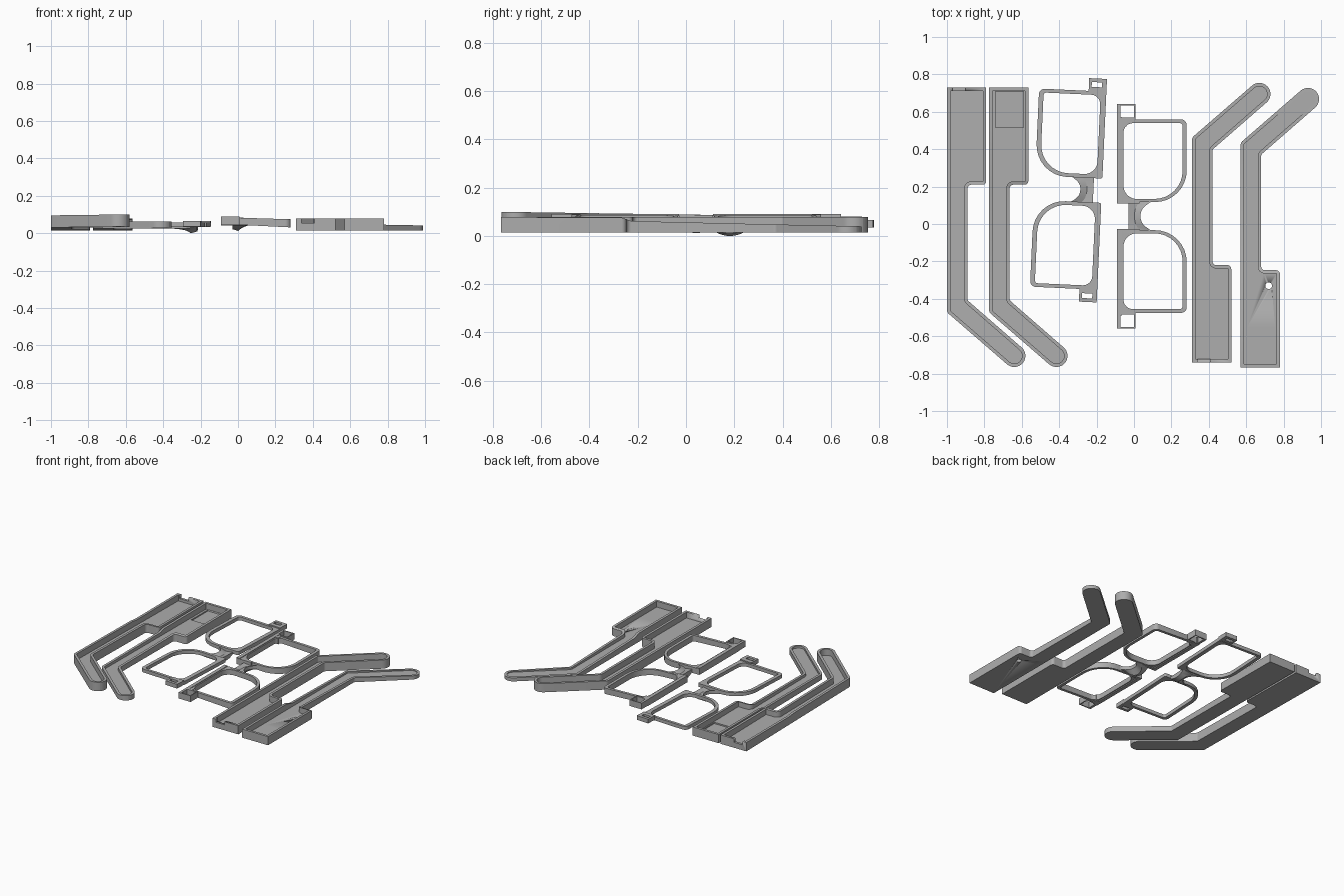
import bpy, bmesh, math
from mathutils import Vector, Matrix

if "Cube" in bpy.data.objects:
    bpy.data.objects.remove(bpy.data.objects["Cube"])

grey = bpy.data.materials.new("plain_grey")
grey.diffuse_color = (0.42, 0.42, 0.42, 1)
grey.use_nodes = True
grey.node_tree.nodes["Principled BSDF"].inputs["Base Color"].default_value = grey.diffuse_color


def fillet(corners, seg=8):
    """Round each (x, y, r) corner; r = 0 stays a single point."""
    out, n = [], len(corners)
    for i, (x, y, r) in enumerate(corners):
        p = Vector((x, y))
        if r == 0:
            out.append(p)
            continue
        a = (Vector(corners[i - 1][:2]) - p).normalized()
        b = (Vector(corners[(i + 1) % n][:2]) - p).normalized()
        half = a.angle(b) / 2
        c = p + (a + b).normalized() * r / math.sin(half)
        d = r / math.tan(half)
        s, e = p + a * d - c, p + b * d - c
        sweep = s.angle_signed(e)
        for k in range(seg + 1):
            out.append(c + Matrix.Rotation(-sweep * k / seg, 2) @ s)
    return out


def inset(corners, t):
    """Mitred inward offset of a counter-clockwise outline."""
    out, n = [], len(corners)
    for i, (x, y, r) in enumerate(corners):
        p = Vector((x, y))
        a = (p - Vector(corners[i - 1][:2])).normalized()
        b = (Vector(corners[(i + 1) % n][:2]) - p).normalized()
        na, nb = Vector((-a.y, a.x)), Vector((-b.y, b.x))
        q = p + (na + nb) * t / (1 + na.dot(nb))
        turn = a.x * b.y - a.y * b.x
        out.append((q.x, q.y, 0 if r == 0 else (r - t if turn > 0 else r + t)))
    return out


def finish(bm, name, matrix=Matrix()):
    bm.transform(matrix)
    bmesh.ops.recalc_face_normals(bm, faces=bm.faces)
    me = bpy.data.meshes.new(name)
    bm.to_mesh(me)
    bm.free()
    me.materials.append(grey)
    ob = bpy.data.objects.new(name, me)
    bpy.context.collection.objects.link(ob)
    bpy.context.view_layer.objects.active = ob
    ob.select_set(True)
    bpy.ops.object.shade_smooth_by_angle(angle=math.radians(30))
    ob.select_set(False)
    return ob


def loops(bm, rings, close):
    """Skin matching vertex rings; close them in a circle or cap the ends."""
    rs = [[bm.verts.new(v) for v in r] for r in rings]
    n = len(rs[0])
    for i in range(len(rs) if close else len(rs) - 1):
        a, b = rs[i], rs[(i + 1) % len(rs)]
        for j in range(n):
            k = (j + 1) % n
            bm.faces.new((a[j], a[k], b[k], b[j]))
    if not close:
        bm.faces.new(rs[0])
        bm.faces.new(rs[-1])


def rim(name, outer, inner, zb, zt, matrix):
    """Flat ring between two outlines."""
    o, i = fillet(outer), fillet(inner)
    bm = bmesh.new()
    lift = lambda pts, z: [(p.x, p.y, z(p.x)) for p in pts]
    loops(bm, [lift(o, zb), lift(o, zt), lift(i, zt), lift(i, zb)], True)
    return finish(bm, name, matrix)


def block(name, lo, hi, matrix=Matrix()):
    bm = bmesh.new()
    bmesh.ops.create_cube(bm, size=1)
    for v in bm.verts:
        v.co = [l + (c + 0.5) * (h - l) for c, l, h in zip(v.co, lo, hi)]
    return finish(bm, name, matrix)


def cut(ob, cutter):
    m = ob.modifiers.new("cut", 'BOOLEAN')
    m.operation, m.solver, m.object = 'DIFFERENCE', 'EXACT', cutter
    bpy.context.view_layer.objects.active = ob
    bpy.ops.object.modifier_apply(modifier=m.name)
    bpy.data.objects.remove(cutter)


# Temple arm shells: wide electronics box, slim arm and bent rounded ear tip
ARM = [(-1, .73, 0), (-1, .235, 0), (-1, .185, 0), (-1, -.472, .03),
       (-.634, -.789, .0597), (-.556, -.699, .0597), (-.89, -.408, .02),
       (-.89, .21, .02), (-.79, .21, .02), (-.79, .73, 0)]


def arm(name, matrix, tilt, box_top, arm_top, tip_top, floor=.02):
    zb = lambda y: .015 + tilt * (.73 - y) / 1.5

    def zt(y):
        slope = arm_top + (tip_top - arm_top) * min(1, max(0, (.185 - y) / .95))
        k = min(1, max(0, (y - .185) / .05))
        return slope + (box_top - slope) * k
    o, i = fillet(ARM), fillet(inset(ARM, .018))
    bm = bmesh.new()
    loops(bm, [[(p.x, p.y, zb(p.y)) for p in o], [(p.x, p.y, zt(p.y)) for p in o],
               [(p.x, p.y, zt(p.y)) for p in i],
               [(p.x, p.y, zb(p.y) + floor) for p in i]], False)
    return finish(bm, name, matrix)


def place(x, y=0, flip=False):
    return Matrix.Translation((x, y, 0)) @ Matrix.Diagonal((1, -1 if flip else 1, 1, 1))


spots = {"left_deep_arm": place(0), "left_cover_arm": place(.225),
         "right_deep_arm": place(1.31, -.01, True),
         "right_cover_arm": place(1.57, -.037, True)}
deep = [arm("left_deep_arm", spots["left_deep_arm"], .02, .08, .086, .10),
        arm("right_deep_arm", spots["right_deep_arm"], 0, .078, .078, .078)]
cover = [arm("left_cover_arm", spots["left_cover_arm"], .012, .078, .065, .062),
         arm("right_cover_arm", spots["right_cover_arm"], 0, .078, .06, .04)]
# Hinge notches in the deep shells, square recesses in the covers
for ob in deep:
    cut(ob, block("cutter", (-.97, .70, .055), (-.90, .75, .2), spots[ob.name]))
for ob in cover:
    cut(ob, block("cutter", (-.965, .515, .027), (-.815, .709, .06), spots[ob.name]))
# Round button hole
bm = bmesh.new()
bmesh.ops.create_cone(bm, cap_ends=True, segments=20, radius1=.018, radius2=.018, depth=.2)
cut(cover[1], finish(bm, "cutter", Matrix.Translation((.72, -.33, .03))))


def bridge(name, matrix, u0, u1, waist, half, top, low):
    """Nose bridge: narrow in the middle, with a belly that dips down."""
    rings = []
    for k in range(13):
        t = k / 6 - 1
        w = waist + (u1 - waist) * abs(t) ** 2.5
        dip = low + (top - .03 - low) * t * t
        sec = [(u0, top - .012), (u0, dip + .01), ((u0 + w) / 2, dip),
               (w, top - .03), (w, top - .005), ((u0 + w) / 2, top - .02)]
        rings.append([(u, t * half, z) for u, z in sec])
    bm = bmesh.new()
    loops(bm, rings, False)
    finish(bm, name, matrix)


def lens_rim(name, mat, o, i, zb, zt):
    """o and i give u0, u1, v0, v1 of the outer and inner outline."""
    box = lambda b, r: [(b[0], b[2], r[0]), (b[1], b[2], r[1]),
                        (b[1], b[3], r[2]), (b[0], b[3], r[3])]
    rim(name, box(o, (.01, .17, .03, .01)), box(i, (.07, .15, .015, .05)), zb, zt, mat)


def square(u0, u1, v0, v1):
    return [(u0, v0, 0), (u1, v0, 0), (u1, v1, 0), (u0, v1, 0)]


# Front frame with hinge loops; u runs from the brow bar, v from the nose
back = Matrix.Translation((-.09, .042, 0))
# Thin cover frame, mirrored and slightly turned
front = (Matrix.Translation((-.172, .178, 0)) @ Matrix.Rotation(math.radians(-2.65), 4, 'Z')
         @ Matrix.Diagonal((-1, 1, 1, 1)))
for side, s in (("upper", 1), ("lower", -1)):
    m = back @ Matrix.Diagonal((1, s, 1, 1))
    lens_rim(side + "_deep_rim", m, (.02, .372, .075, .517), (.034, .35, .092, .497),
             lambda u: .05 - .05 * u, lambda u: .086 - .03 * u)
    block(side + "_brow_bar", (0, .07, .042), (.026, .53, .09), m)
    block(side + "_brow_step", (0, .068, .042), (.12, .088, .085), m)
    block(side + "_hinge_base", (0, .48, .042), (.05, .525, .088), m)
    rim(side + "_hinge_loop", square(0, .097, .515, .6), square(.018, .09, .527, .592),
        lambda u: .045, lambda u: .09, m)
    m = front @ Matrix.Diagonal((1, s, 1, 1))
    lens_rim(side + "_thin_rim", m, (0, .36, .065, .53), (.03, .335, .085, .51),
             lambda u: .033, lambda u: .058)
    rim(side + "_hinge_tab", square(0, .095, .52, .598), square(.025, .08, .552, .578),
        lambda u: .035, lambda u: .066, m)
bridge("deep_bridge", back, .06, .2, .125, .085, .08, .012)
bridge("thin_bridge", front, .045, .18, .115, .075, .055, 0)
